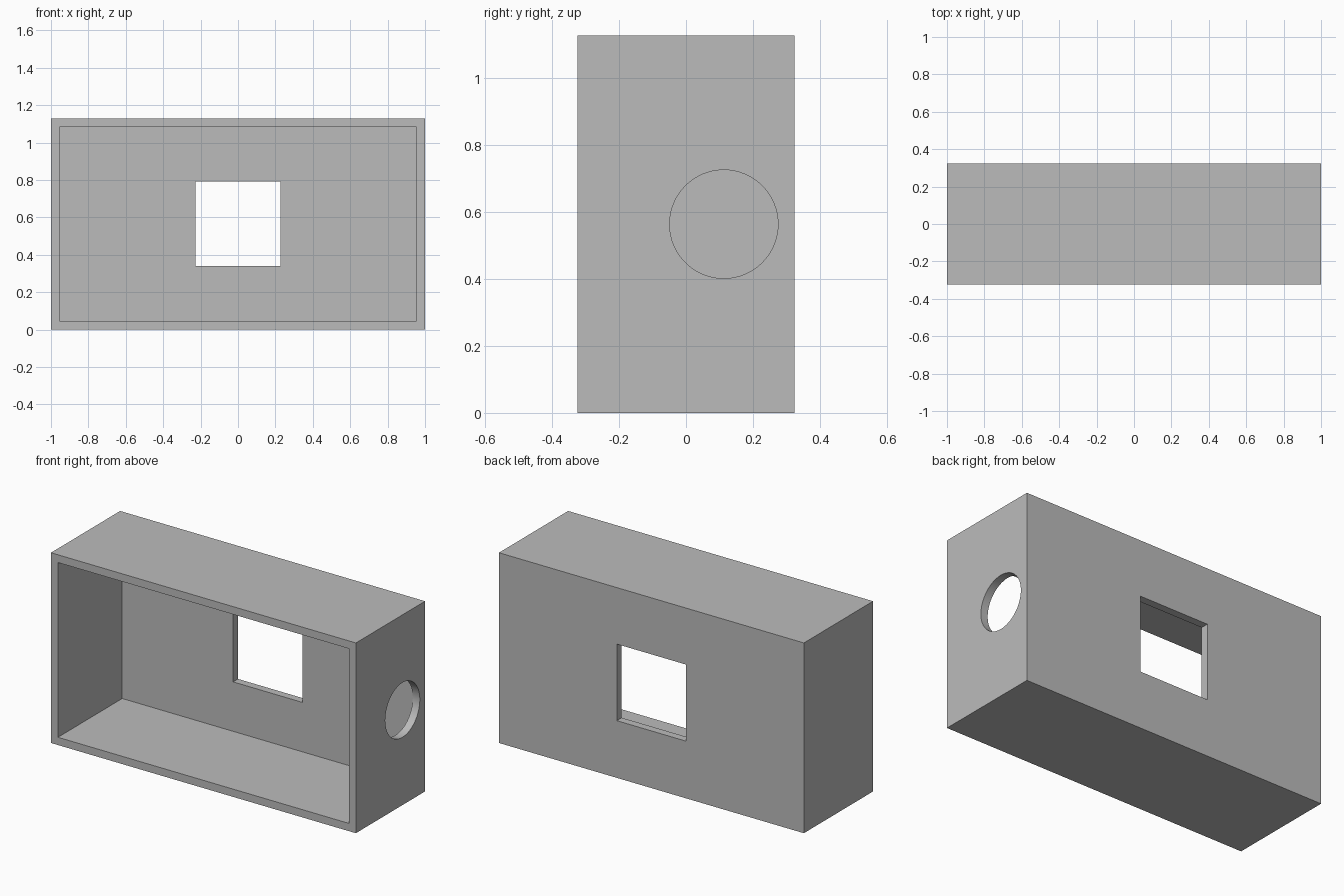
import bpy
import bmesh
from math import pi
from mathutils import Matrix, Vector

cube = bpy.data.objects.get("Cube")
if cube:
    bpy.data.objects.remove(cube, do_unlink=True)

WIDTH, DEPTH, HEIGHT, WALL = 2.0, 0.648, 1.128, 0.046
MID = HEIGHT / 2

# Plain grey finish
grey = bpy.data.materials.new("plain_grey")
grey.use_nodes = True
colour = (0.5, 0.5, 0.5, 1)
grey.diffuse_color = colour
grey.node_tree.nodes["Principled BSDF"].inputs["Base Color"].default_value = colour


def make_object(name, bm):
    mesh = bpy.data.meshes.new(name)
    bm.to_mesh(mesh)
    bm.free()
    mesh.materials.append(grey)
    obj = bpy.data.objects.new(name, mesh)
    bpy.context.collection.objects.link(obj)
    return obj


def box(name, size, centre):
    bm = bmesh.new()
    bmesh.ops.create_cube(bm, size=1, matrix=Matrix.Translation(centre) @ Matrix.Diagonal((*size, 1)))
    return make_object(name, bm)


def cylinder_x(name, radius, length, centre):
    bm = bmesh.new()
    bmesh.ops.create_cone(bm, cap_ends=True, segments=64, radius1=radius, radius2=radius, depth=length,
                          matrix=Matrix.Translation(centre) @ Matrix.Rotation(pi / 2, 4, "Y"))
    return make_object(name, bm)


# Outer block, hollowed from the front with a window and a port cut through
case = box("case", (WIDTH, DEPTH, HEIGHT), Vector((0, 0, MID)))
cutters = [
    box("cavity_cutter", (WIDTH - 2 * WALL, DEPTH, HEIGHT - 2 * WALL), Vector((0, -WALL, MID))),
    box("back_window_cutter", (0.454, 0.3, 0.454), Vector((0, DEPTH / 2, MID + 0.002))),
    cylinder_x("side_port_cutter", 0.162, 0.3, Vector((WIDTH / 2, 0.113, MID))),
]
for cutter in cutters:
    mod = case.modifiers.new(cutter.name, "BOOLEAN")
    mod.operation = "DIFFERENCE"
    mod.solver = "EXACT"
    mod.object = cutter

# Apply the cuts and discard the cutters
bpy.context.view_layer.objects.active = case
for mod in list(case.modifiers):
    bpy.ops.object.modifier_apply(modifier=mod.name)
for cutter in cutters:
    bpy.data.objects.remove(cutter, do_unlink=True)

# Smooth port wall, sharp edges elsewhere
bpy.ops.object.select_all(action="DESELECT")
case.select_set(True)
bpy.ops.object.shade_smooth_by_angle(angle=pi / 6)
